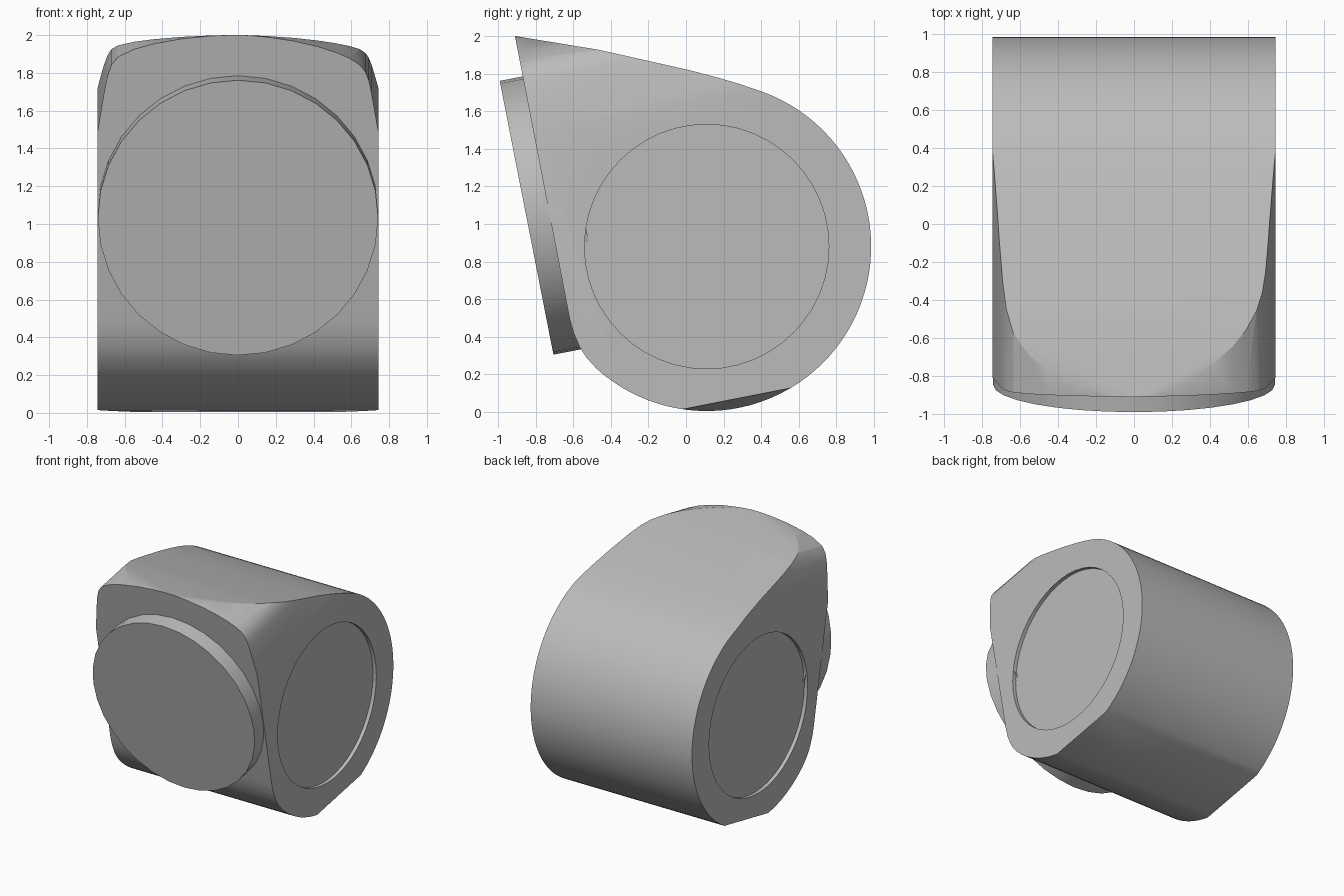
import bpy, bmesh, math
from mathutils import Vector, Matrix

if "Cube" in bpy.data.objects:
    bpy.data.objects.remove(bpy.data.objects["Cube"])

HALF = 0.745                       # half width of the body
TILT = math.radians(11.1)          # lean of the front face
INWARD = Vector((0, math.cos(TILT), math.sin(TILT)))
HUB = Vector((0, 0.11, 0.88))      # centre of the round back
RADIUS = 0.875

grey = bpy.data.materials.new("plain grey")
grey.use_nodes = True
colour = (0.5, 0.5, 0.5, 1)
grey.diffuse_color = colour
grey.node_tree.nodes["Principled BSDF"].inputs["Base Color"].default_value = colour


def finish(name, bm):
    bmesh.ops.recalc_face_normals(bm, faces=bm.faces)
    mesh = bpy.data.meshes.new(name)
    bm.to_mesh(mesh)
    bm.free()
    mesh.materials.append(grey)
    obj = bpy.data.objects.new(name, mesh)
    bpy.context.collection.objects.link(obj)
    return obj


def prism(name, points, sweep):
    """Closed outline swept along a vector."""
    bm = bmesh.new()
    face = bm.faces.new([bm.verts.new(p) for p in points])
    new = bmesh.ops.extrude_face_region(bm, geom=[face])["geom"]
    verts = [g for g in new if isinstance(g, bmesh.types.BMVert)]
    bmesh.ops.translate(bm, verts=verts, vec=sweep)
    return finish(name, bm)


def cylinder(name, centre, axis, radius, depth, sides):
    bm = bmesh.new()
    turn = Vector((0, 0, 1)).rotation_difference(axis).to_matrix().to_4x4()
    bmesh.ops.create_cone(bm, cap_ends=True, segments=sides, radius1=radius,
                          radius2=radius, depth=depth,
                          matrix=Matrix.Translation(centre) @ turn)
    return finish(name, bm)


def activate(obj):
    bpy.ops.object.select_all(action='DESELECT')
    obj.select_set(True)
    bpy.context.view_layer.objects.active = obj


def cut(obj, cutter, operation):
    mod = obj.modifiers.new("cut", 'BOOLEAN')
    mod.operation, mod.object, mod.solver = operation, cutter, 'EXACT'
    activate(obj)
    bpy.ops.object.modifier_apply(modifier=mod.name)
    bpy.data.objects.remove(cutter)


# Body: teardrop side profile, round at the back and pointed at the top front
outline = [(-0.62, 0.5), (-0.91, 2.0), (-0.46, 1.926), (0.02, 1.818), (0.176, 1.777),
           (0.285, 1.745)]
STEPS = 56
for i in range(STEPS + 1):
    a = math.radians(70 - 202 * i / STEPS)
    outline.append((HUB.y + RADIUS * math.cos(a), HUB.z + RADIUS * math.sin(a)))
outline += [(-0.53, 0.29), (-0.565, 0.345), (-0.598, 0.42)]
body = prism("body", [(-HALF, y, z) for y, z in outline], (2 * HALF, 0, 0))

# Rounded front outline, swept along the front normal, trims the corners
trim = [(-0.8, -0.05), (-0.79, 1.2), (-HALF, 1.48), (-0.71, 1.69), (-0.692, 1.78),
        (-0.672, 1.84), (-0.635, 1.885), (-0.55, 1.925), (-0.45, 1.953), (-0.3, 1.98),
        (-0.15, 1.995), (0, 2.003), (0.15, 1.99), (0.3, 1.968), (0.42, 1.94),
        (0.52, 1.908), (0.59, 1.878), (0.645, 1.843), (0.675, 1.805), (0.693, 1.76),
        (0.706, 1.7), (HALF, 1.48), (0.79, 1.2), (0.8, -0.05),
        (HALF, -0.08), (0.4, -0.13), (-0.4, -0.13), (-HALF, -0.08)]
front = [Vector((x, -0.91 + (2 - w) * math.tan(TILT), w)) - INWARD * 0.4 for x, w in trim]
cut(body, prism("corner_trim", front, INWARD * 3), 'INTERSECT')

# Shallow round recess in each side
for side in (-1, 1):
    centre = HUB + Vector((side * (HALF + 0.07), 0, 0))
    cut(body, cylinder("recess", centre, Vector((1, 0, 0)), 0.65, 0.2, 48), 'DIFFERENCE')

# Thick round plate on the leaning front face
THICK = 0.3
plate_front = Vector((0, -0.848, 1.033))
plate = cylinder("front_plate", plate_front + INWARD * THICK / 2, INWARD, 0.742, THICK, 32)

for obj in (body, plate):
    activate(obj)
    bpy.ops.object.shade_smooth_by_angle(angle=math.radians(25))
